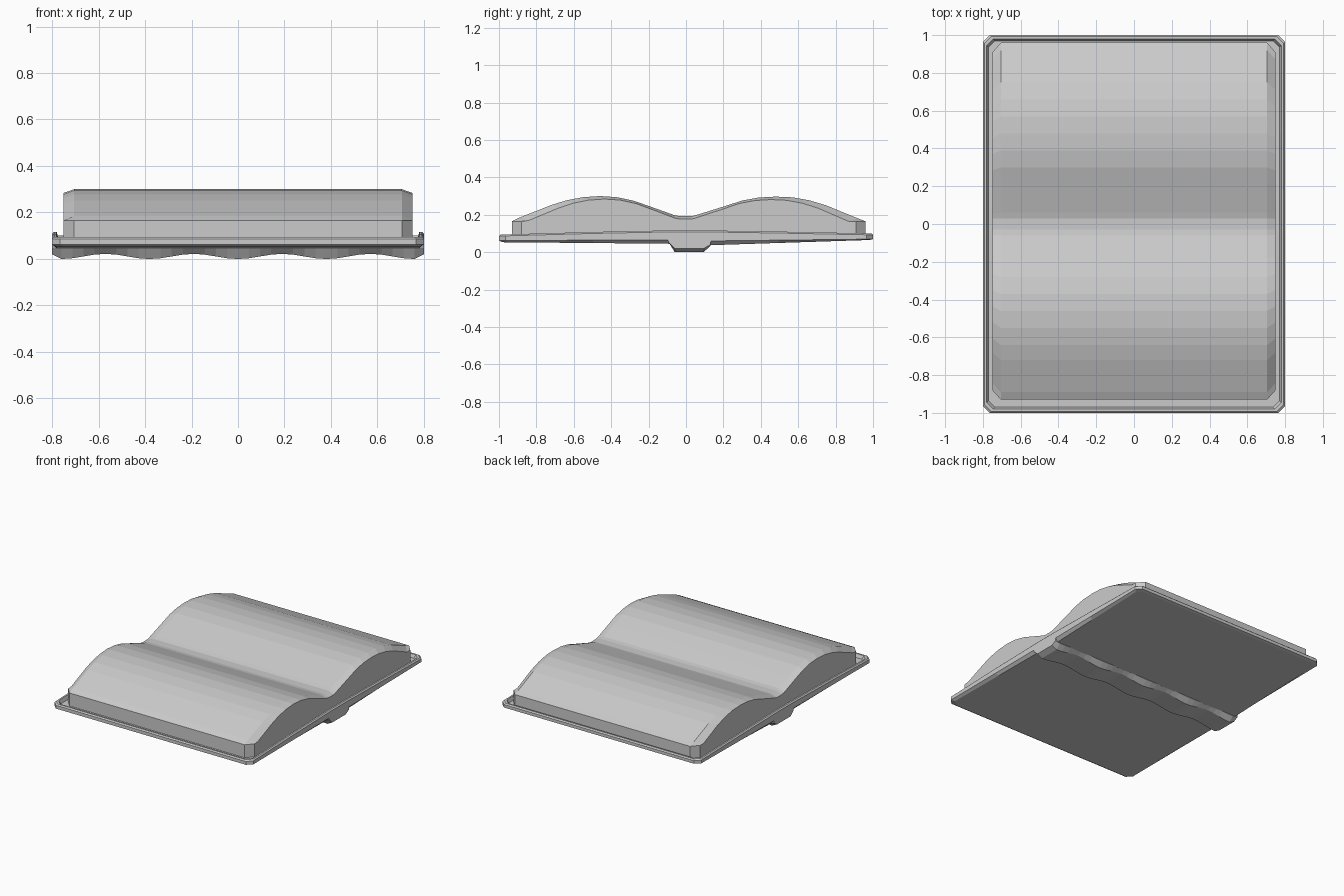
import bpy, math

if "Cube" in bpy.data.objects:
    bpy.data.objects.remove(bpy.data.objects["Cube"])


def make(name, verts, faces):
    me = bpy.data.meshes.new(name)
    me.from_pydata(verts, [], faces)
    me.validate()
    ob = bpy.data.objects.new(name, me)
    bpy.context.collection.objects.link(ob)
    import bmesh
    bm = bmesh.new()
    bm.from_mesh(me)
    bmesh.ops.recalc_face_normals(bm, faces=bm.faces)
    bm.to_mesh(me)
    bm.free()
    return ob


def loft(name, sections):
    # closed sections joined in order, ends capped
    n = len(sections[0])
    verts = [p for s in sections for p in s]
    faces = [(i * n + j, i * n + (j + 1) % n, (i + 1) * n + (j + 1) % n, (i + 1) * n + j)
             for i in range(len(sections) - 1) for j in range(n)]
    faces.append(tuple(range(n)))
    faces.append(tuple(range(len(verts) - n, len(verts))))
    return make(name, verts, faces)


def lerp(table, y):
    for (a, za), (b, zb) in zip(table, table[1:]):
        if y <= b:
            return za + (zb - za) * max(0, y - a) / (b - a)
    return table[-1][1]


# cover: stacked chamfered outlines forming a shallow tray with a raised rim
YS = [-1, -0.965, -0.5, -0.1, -0.06, 0.1, 0.13, 0.5, 0.965, 1]
LOW = [(-1, 0.053), (-0.1, 0.045), (0.13, 0.037), (1, 0.065)]
SIDE = [(-1, 0.062), (-0.1, 0.066), (0.13, 0.06), (1, 0.07)]
RIM = [(-1, 0.094), (-0.5, 0.108), (0, 0.118), (0.5, 0.11), (1, 0.1)]
FLOOR = [(-1, 0.07), (0, 0.085), (1, 0.076)]


def outline(inset, table, dz=0):
    right = []
    for y in YS:
        w = 0.765 if abs(y) == 1 else 0.8
        right.append((w - inset, y * (1 - inset), lerp(table, y) + dz))
    return right + [(-x, y, z) for x, y, z in reversed(right)]


rings = [outline(0.02, LOW), outline(0, SIDE), outline(0, RIM, -0.008),
         outline(0.008, RIM), outline(0.02, RIM), outline(0.03, FLOOR)]
n, m = len(rings[0]), len(YS)
faces = [(r * n + j, r * n + (j + 1) % n, (r + 1) * n + (j + 1) % n, (r + 1) * n + j)
         for r in range(len(rings) - 1) for j in range(n)]
for base in (0, (len(rings) - 1) * n):
    faces += [(base + k, base + k + 1, base + n - 2 - k, base + n - 1 - k) for k in range(m - 1)]
make("cover", [p for r in rings for p in r], faces)

# spine: raised bands along its length
xs = [-0.8] + [-0.76 + 1.52 * i / 32 for i in range(33)] + [0.8]
sections = []
for x in xs:
    end = abs(x) > 0.79
    b = 0.02 if end else 0.011 - 0.011 * math.cos(2 * math.pi * x / 0.38)
    sections.append([(x, -0.1, 0.07), (x, -0.09, 0.048), (x, -0.06, b), (x, 0.095, b),
                     (x, 0.13, 0.034 + b * 0.3), (x, 0.135, 0.07)])
loft("spine", sections)

# pages: two arched halves with chamfered ends
TOP = [(-0.93, 0.165), (-0.89, 0.185), (-0.72, 0.252), (-0.64, 0.277), (-0.55, 0.294), (-0.46, 0.3),
       (-0.37, 0.294), (-0.28, 0.275), (-0.18, 0.24), (-0.06, 0.197), (-0.03, 0.192), (0.03, 0.192),
       (0.06, 0.2), (0.22, 0.25), (0.3, 0.276), (0.39, 0.292), (0.48, 0.297), (0.57, 0.293),
       (0.66, 0.277), (0.75, 0.25), (0.92, 0.18), (0.96, 0.165)]


def page_section(x, inset):
    pts = []
    for i, (y, z) in enumerate(TOP):
        edge = i in (0, len(TOP) - 1)
        pts.append((x, y * (0.946 if inset else 1), z - (0.016 if inset and not edge else 0)))
    return [(x, pts[0][1], 0.068)] + pts + [(x, pts[-1][1], 0.068)]


loft("pages", [page_section(-0.75, True), page_section(-0.705, False),
               page_section(0.705, False), page_section(0.75, True)])
